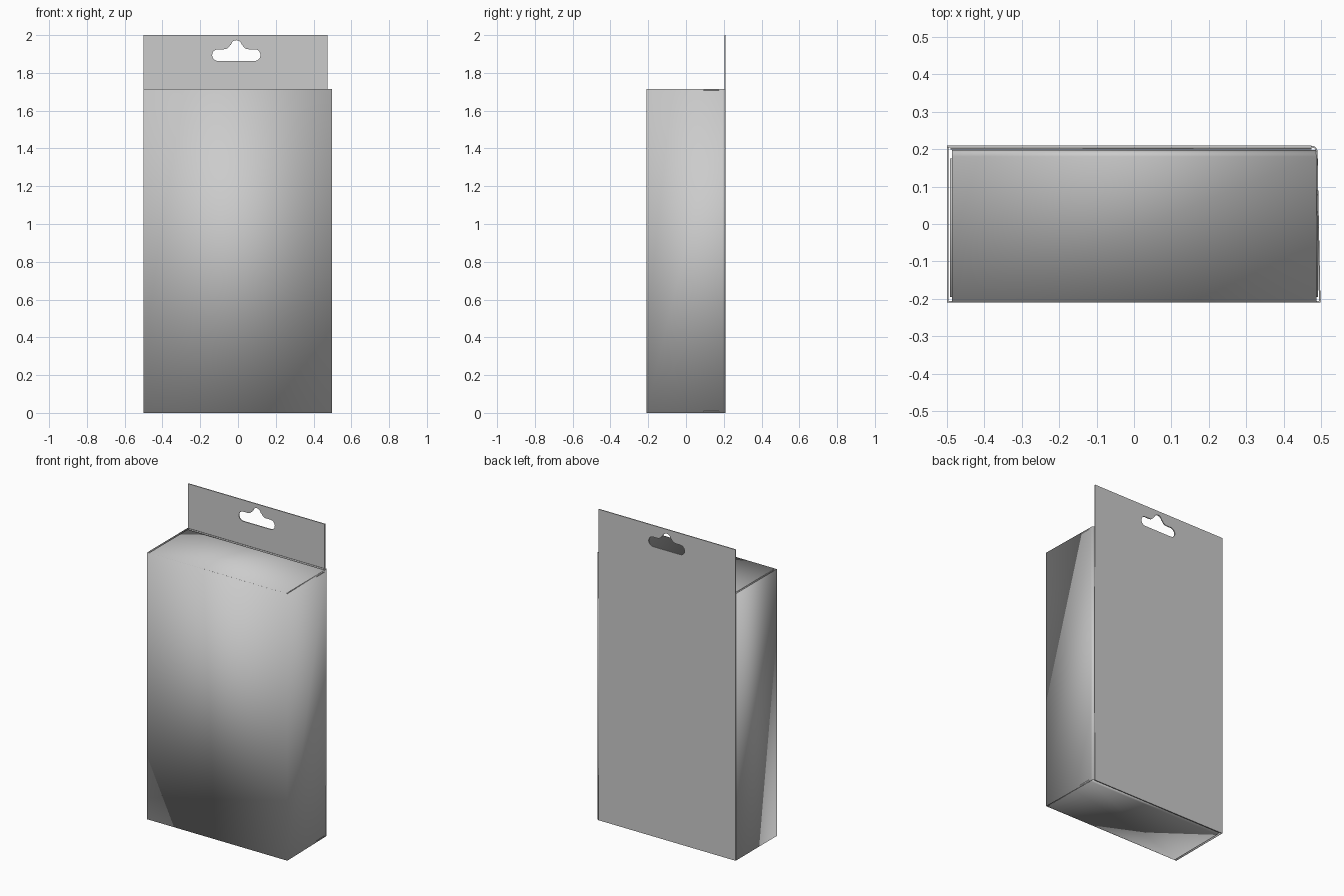
import bpy, bmesh, math
from mathutils import Vector

if "Cube" in bpy.data.objects:
    bpy.data.objects.remove(bpy.data.objects["Cube"])

CARD = 0.004
BOX_H = 1.716


def finish(obj):
    bpy.ops.object.select_all(action='DESELECT')
    obj.select_set(True)
    bpy.context.view_layer.objects.active = obj
    bpy.ops.object.shade_smooth_by_angle(angle=math.radians(35))


def arc(cx, cy, r, a0, a1, n=6):
    return [(cx + r * math.cos(math.radians(a0 + (a1 - a0) * i / n)),
             cy + r * math.sin(math.radians(a0 + (a1 - a0) * i / n))) for i in range(n + 1)]


def folded_card(name, path, sweep):
    """Strip of card: a 3D fold line swept along a vector and given thickness."""
    bm = bmesh.new()
    rows = [(bm.verts.new(p), bm.verts.new(Vector(p) + Vector(sweep))) for p in path]
    for a, b in zip(rows, rows[1:]):
        bm.faces.new((a[0], b[0], b[1], a[1]))
    bmesh.ops.recalc_face_normals(bm, faces=bm.faces)
    mesh = bpy.data.meshes.new(name)
    bm.to_mesh(mesh)
    bm.free()
    obj = bpy.data.objects.new(name, mesh)
    bpy.context.collection.objects.link(obj)
    mod = obj.modifiers.new("card_thickness", 'SOLIDIFY')
    mod.thickness = CARD
    mod.offset = 0
    mod.use_even_offset = True
    finish(obj)
    return obj


# Sleeve: left side, front, right side and rounded rear fold
sleeve = [(-0.498, 0.205), (-0.498, -0.208), (0.496, -0.208)] + arc(0.474, 0.193, 0.014, 0, 90)
folded_card("sleeve", [(x, y, 0) for x, y in sleeve], (0, 0, BOX_H - 0.001))

# Inner glue panel behind the back panel
folded_card("glue_panel", [(-0.49, 0.2015, 0.004), (0.474, 0.2015, 0.004)], (0, 0, BOX_H - 0.006))

# Lids with rounded tuck flaps, and dust flaps under them, at top and bottom
for end, z0, s in (("top", BOX_H - 0.002, 1), ("bottom", 0.002, -1)):
    profile = [(-0.208, 0)] + arc(0.180, -0.015, 0.015, 90, 0) + [(0.195, -0.12)]
    folded_card(end + "_lid", [(-0.486, y, z0 + s * z) for y, z in profile], (0.973, 0, 0))
    for side, m in (("left", -1), ("right", 1)):
        folded_card(f"{end}_{side}_dust_flap",
                    [(m * 0.492, -0.195, z0 - s * 0.006), (m * 0.25, -0.195, z0 - s * 0.010)],
                    (0, 0.37, 0))

# Back panel with hang tab and sombrero-shaped hanger hole
cx = -0.009
half = ([(0, 1.863)] + arc(0.097, 1.894, 0.031, -90, 90, 10)
        + arc(0.066, 1.960, 0.035, 270, 205, 6) + arc(0, 1.945, 0.028, 10, 90, 6))
hole = [(cx + x, z) for x, z in half] + [(cx - x, z) for x, z in reversed(half[1:-1])]
outline = [(-0.5, 0), (0.474, 0), (0.474, 2), (-0.5, 2)]
curve = bpy.data.curves.new("back_panel", 'CURVE')
curve.dimensions = '2D'
curve.fill_mode = 'BOTH'
curve.extrude = 0.003
for pts in (outline, hole):
    spline = curve.splines.new('POLY')
    spline.points.add(len(pts) - 1)
    for p, (x, z) in zip(spline.points, pts):
        p.co = (x, z, 0, 1)
    spline.use_cyclic_u = True
panel = bpy.data.objects.new("back_panel", curve)
panel.location.y = 0.207
panel.rotation_euler.x = math.pi / 2
bpy.context.collection.objects.link(panel)
bpy.ops.object.select_all(action='DESELECT')
panel.select_set(True)
bpy.context.view_layer.objects.active = panel
bpy.ops.object.convert(target='MESH')
finish(bpy.context.view_layer.objects.active)
